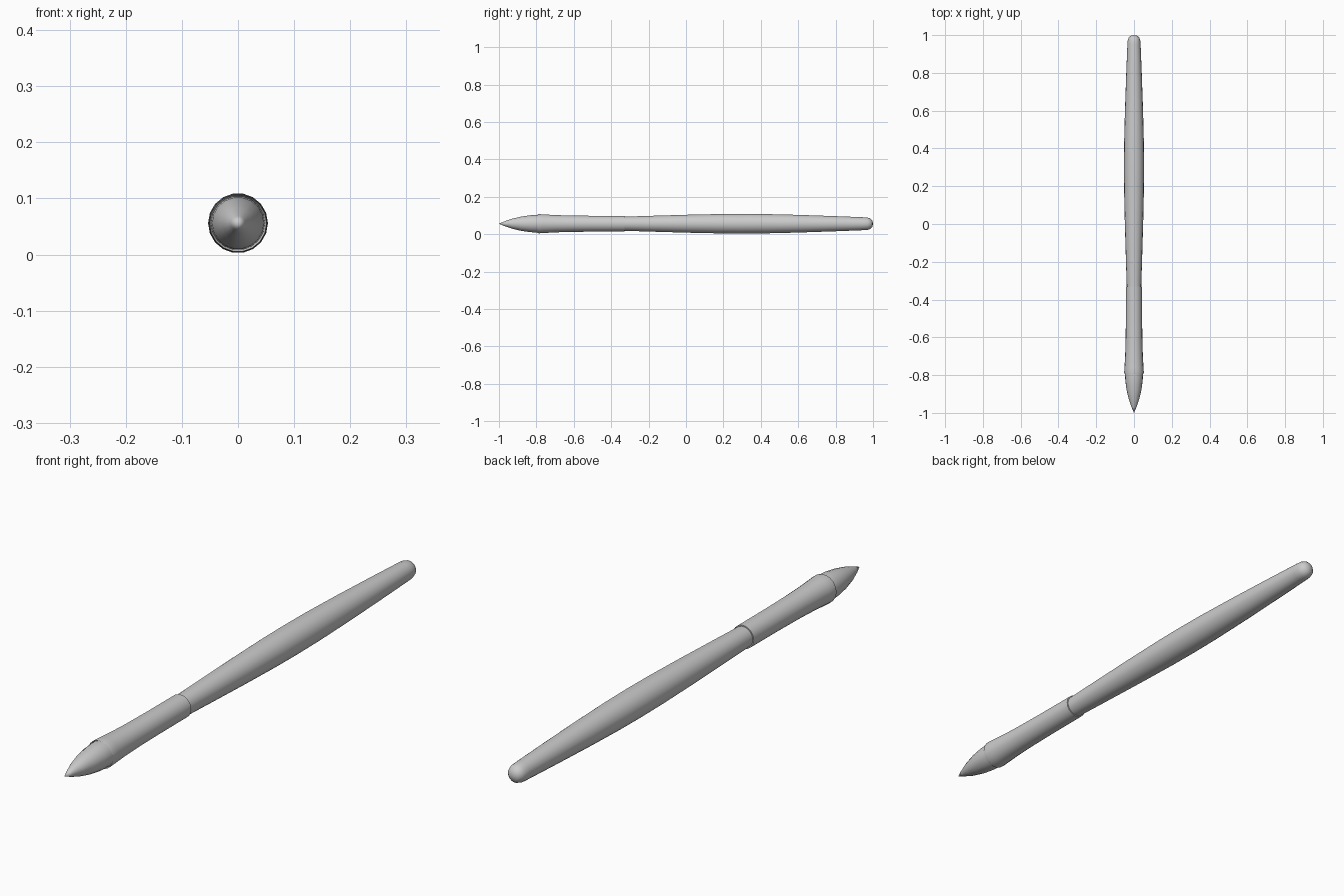
import bpy, bmesh, math

if "Cube" in bpy.data.objects:
    bpy.data.objects.remove(bpy.data.objects["Cube"])

SIDES = 18
AXIS_Z = 0.056


def lathe(name, profile):
    """Revolve (y, radius) points around the long axis; zero radius makes a pole."""
    bm = bmesh.new()
    rings = []
    for y, r in profile:
        if r == 0:
            rings.append([bm.verts.new((0, y, AXIS_Z))])
            continue
        rings.append([bm.verts.new((r * math.cos(2 * math.pi * i / SIDES), y,
                                    AXIS_Z + r * math.sin(2 * math.pi * i / SIDES)))
                      for i in range(SIDES)])
    for a, b in zip(rings, rings[1:]):
        for i in range(SIDES):
            j = (i + 1) % SIDES
            if len(a) == 1:
                bm.faces.new((a[0], b[j], b[i]))
            elif len(b) == 1:
                bm.faces.new((a[i], a[j], b[0]))
            else:
                bm.faces.new((a[i], a[j], b[j], b[i]))
    bmesh.ops.recalc_face_normals(bm, faces=bm.faces)
    mesh = bpy.data.meshes.new(name)
    bm.to_mesh(mesh)
    bm.free()
    ob = bpy.data.objects.new(name, mesh)
    bpy.context.collection.objects.link(ob)
    bpy.ops.object.select_all(action='DESELECT')
    ob.select_set(True)
    bpy.context.view_layer.objects.active = ob
    bpy.ops.object.shade_smooth_by_angle(angle=math.radians(40))
    return ob


# Pointed bristle head
lathe("bristles", [(-1, 0), (-0.97, 0.013), (-0.93, 0.027), (-0.88, 0.039),
                   (-0.83, 0.046), (-0.79, 0.048), (-0.76, 0.046), (-0.76, 0)])

# Metal ferrule, flared at the bristles, with thin open rims
lathe("ferrule", [(-0.76, 0), (-0.76, 0.046), (-0.79, 0.048), (-0.795, 0.051),
                  (-0.785, 0.052), (-0.76, 0.0505), (-0.70, 0.047), (-0.62, 0.0445),
                  (-0.50, 0.043), (-0.33, 0.0425), (-0.33, 0.038), (-0.33, 0)])

# Tapered handle with rounded end
lathe("handle", [(-0.34, 0), (-0.34, 0.038), (-0.20, 0.0425), (0.0, 0.0485),
                 (0.18, 0.0525), (0.30, 0.0534), (0.42, 0.0525), (0.60, 0.048),
                 (0.80, 0.041), (0.95, 0.035), (0.97, 0.0335), (0.985, 0.029),
                 (0.996, 0.018), (1.0, 0)])
